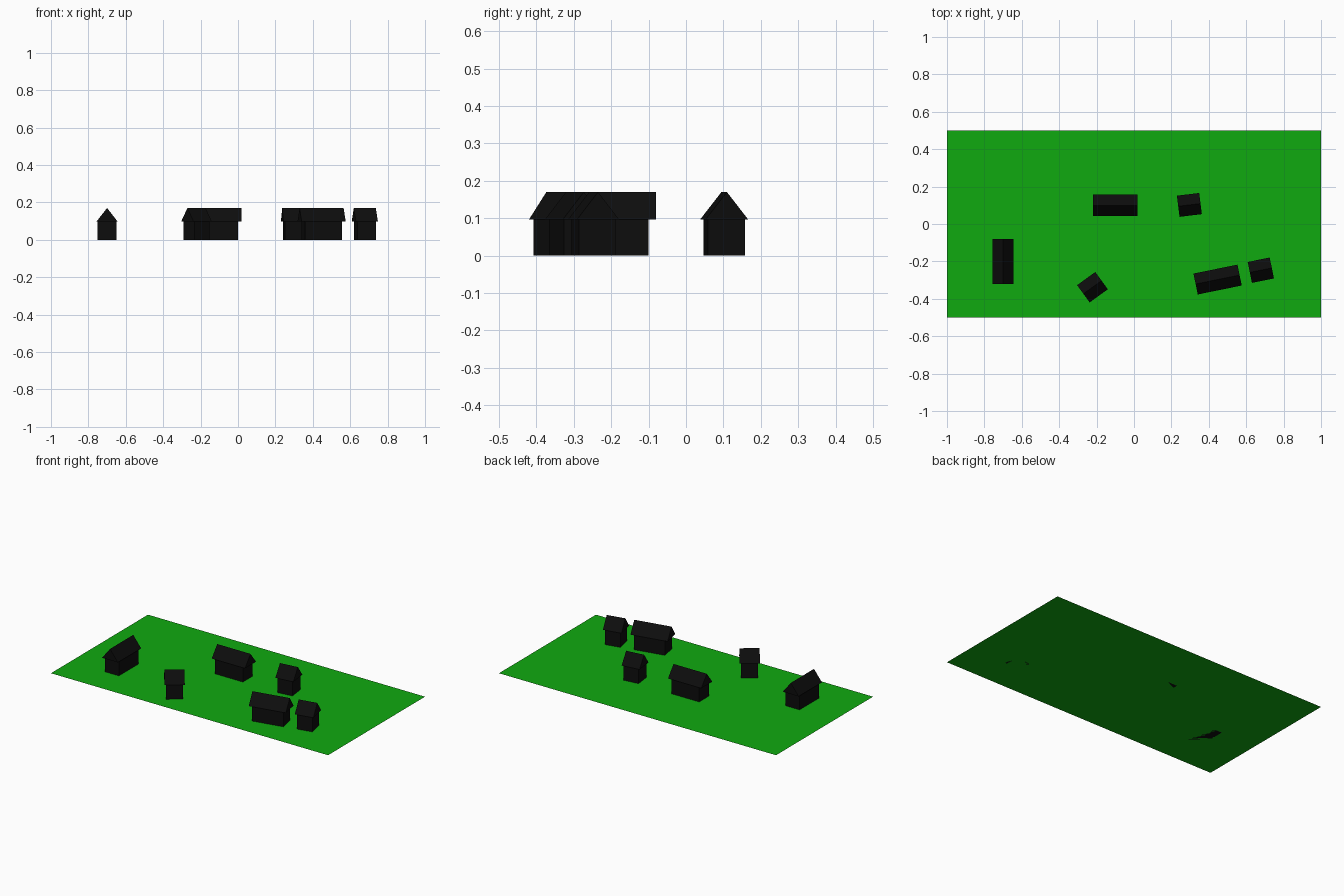
import bpy, bmesh, math
from mathutils import Matrix

if "Cube" in bpy.data.objects:
    bpy.data.objects.remove(bpy.data.objects["Cube"])


def material(name, color):
    m = bpy.data.materials.new(name)
    m.diffuse_color = (*color, 1)
    m.use_nodes = True
    m.node_tree.nodes["Principled BSDF"].inputs["Base Color"].default_value = m.diffuse_color
    return m


green = material("grass green", (0.005, 0.4, 0.005))
black = material("black", (0.004, 0.004, 0.004))


def make(name, bm, mat, matrix=Matrix()):
    bmesh.ops.recalc_face_normals(bm, faces=bm.faces)
    me = bpy.data.meshes.new(name)
    bm.to_mesh(me)
    bm.free()
    me.materials.append(mat)
    ob = bpy.data.objects.new(name, me)
    ob.matrix_world = matrix
    bpy.context.collection.objects.link(ob)


def prism(profile, length):
    """Extrude a (y, z) profile along x, centred."""
    bm = bmesh.new()
    face = bm.faces.new([bm.verts.new((-length / 2, y, z)) for y, z in profile])
    ext = bmesh.ops.extrude_face_region(bm, geom=[face])
    verts = [v for v in ext["geom"] if isinstance(v, bmesh.types.BMVert)]
    bmesh.ops.translate(bm, verts=verts, vec=(length, 0, 0))
    # the extrude keeps the start face as the other end cap
    return bm


WALL, EAVE, RIDGE = 0.05, 0.057, 0.17  # half widths and ridge height
EAVE_Z = 0.097


def house(label, x, y, angle, length):
    mat = Matrix.Translation((x, y, 0)) @ Matrix.Rotation(math.radians(angle), 4, 'Z')
    make(label + "_walls", prism([(-WALL, 0), (WALL, 0), (WALL, 0.1), (-WALL, 0.1)], length), black, mat)
    # gabled roof overhangs the walls
    make(label + "_roof", prism([(-EAVE, EAVE_Z), (EAVE, EAVE_Z), (0, RIDGE)], length * 1.2), black, mat)


# grass field
bm = bmesh.new()
bmesh.ops.create_grid(bm, x_segments=1, y_segments=1, size=1, matrix=Matrix.Diagonal((1, 0.5, 1, 1)))
make("field", bm, green)

# long houses
house("west_house", -0.70, -0.20, 90, 0.2)
house("middle_house", -0.10, 0.10, 0, 0.2)
house("east_house", 0.447, -0.297, 11.5, 0.2)
# small houses
house("north_cottage", 0.296, 0.102, 7, 0.1)
house("south_cottage", -0.222, -0.338, 36, 0.1)
house("east_cottage", 0.678, -0.247, 11.5, 0.1)
